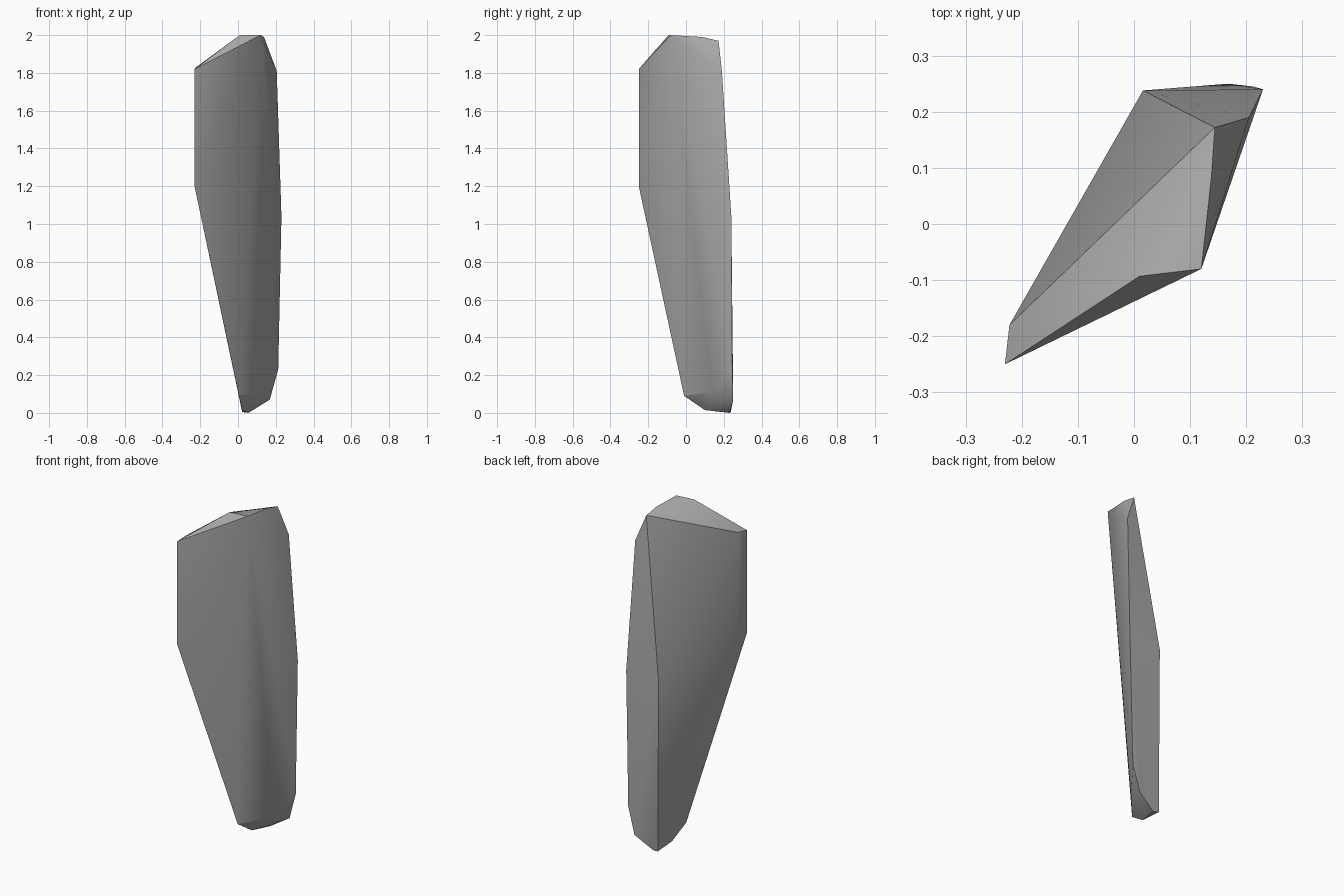
import bpy
import bmesh

cube = bpy.data.objects.get("Cube")
if cube:
    bpy.data.objects.remove(cube, do_unlink=True)

# Plain grey stone
stone = bpy.data.materials.new("grey_stone")
stone.use_nodes = True
colour = (0.40, 0.40, 0.40, 1)
stone.diffuse_color = colour
stone.node_tree.nodes["Principled BSDF"].inputs["Base Color"].default_value = colour

# Corners of the chipped shard, grouped by region
crown = [(0.01, -0.093, 2.0), (0.12, -0.08, 2.0), (0.138, 0.085, 1.99),
         (0.144, 0.172, 1.97), (0.205, 0.19, 1.81)]
blade_edge = [(x, y, z) for x, y, top, low in
              [(-0.23, -0.25, 1.82, 1.2), (-0.222, -0.18, 1.83, 1.2)]
              for z in (top, low)]
back = [(0.016, 0.238, 1.03), (0.23, 0.24, 1.04), (0.213, 0.245, 0.23)]
foot = [(0.168, 0.25, 0.07), (0.055, 0.23, 0.0), (0.022, 0.237, 0.005),
        (0.022, 0.10, 0.015), (0.005, -0.01, 0.09), (0.14, 0.14, 0.11)]

# Wrap the corners in one faceted skin
bm = bmesh.new()
for corner in crown + blade_edge + back + foot:
    bm.verts.new(corner)
hull = bmesh.ops.convex_hull(bm, input=bm.verts[:])
loose = [g for g in hull["geom_interior"] if isinstance(g, bmesh.types.BMVert)]
bmesh.ops.delete(bm, geom=loose, context='VERTS')
bmesh.ops.recalc_face_normals(bm, faces=bm.faces[:])

mesh = bpy.data.meshes.new("rock_shard")
bm.to_mesh(mesh)
bm.free()
mesh.materials.append(stone)
shard = bpy.data.objects.new("rock_shard", mesh)
bpy.context.collection.objects.link(shard)

# Soft shading with crisp chipped edges
bpy.ops.object.select_all(action='DESELECT')
shard.select_set(True)
bpy.context.view_layer.objects.active = shard
bpy.ops.object.shade_smooth_by_angle(angle=0.524)
